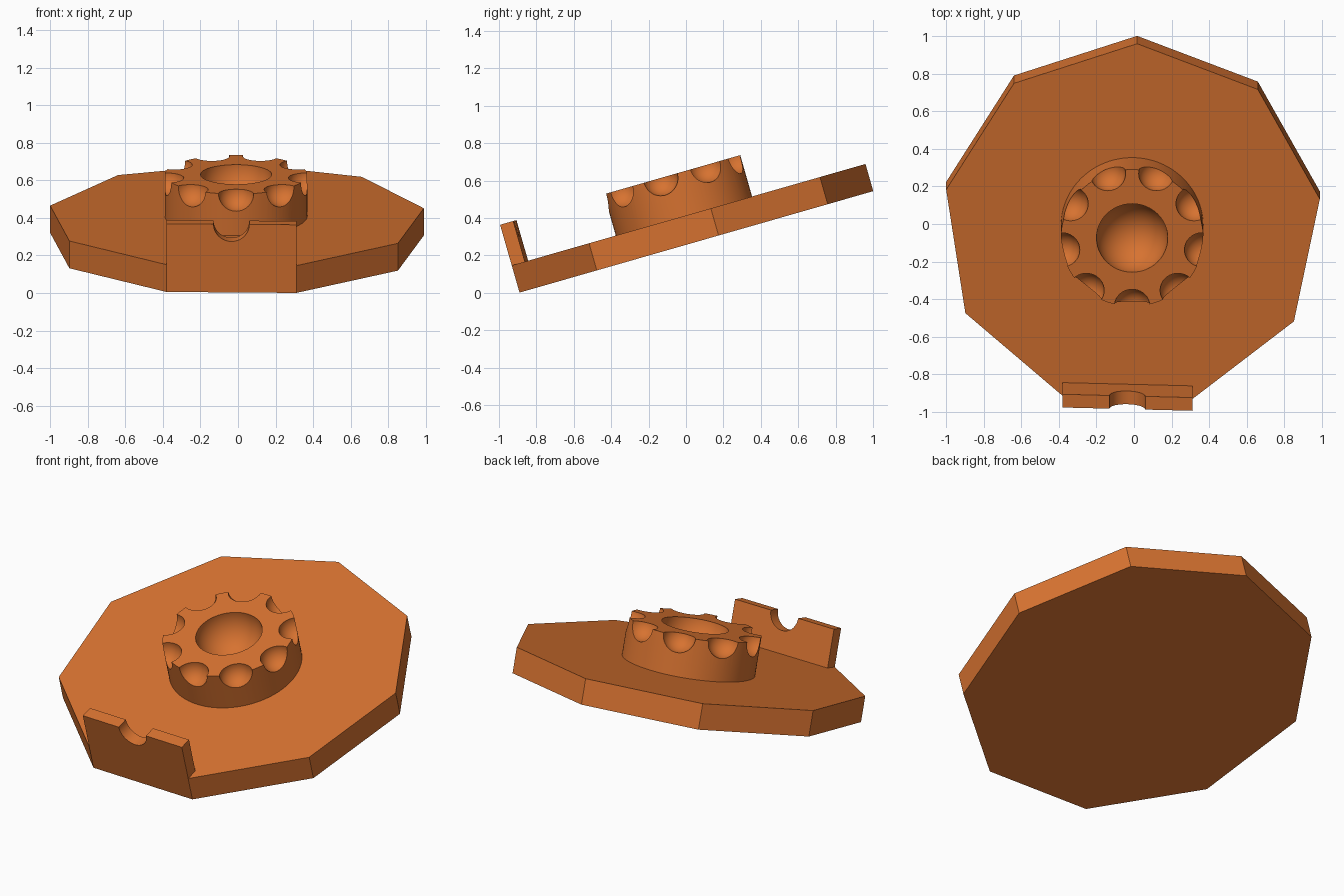
import bpy, bmesh, math
from mathutils import Matrix, Vector

if "Cube" in bpy.data.objects:
    bpy.data.objects.remove(bpy.data.objects["Cube"])

TILT = math.radians(16)
# Local frame: origin at centre of the plate's top face, tilted about x
FRAME = Matrix.Translation((-0.01, -0.011, 0.41)) @ Matrix.Rotation(TILT, 4, 'X')

orange = bpy.data.materials.new("burnt orange")
orange.diffuse_color = (0.68, 0.17, 0.03, 1)
orange.use_nodes = True
orange.node_tree.nodes["Principled BSDF"].inputs["Base Color"].default_value = orange.diffuse_color


def make_object(name, bm):
    bmesh.ops.recalc_face_normals(bm, faces=bm.faces)
    mesh = bpy.data.meshes.new(name)
    bm.to_mesh(mesh)
    bm.free()
    mesh.materials.append(orange)
    ob = bpy.data.objects.new(name, mesh)
    bpy.context.collection.objects.link(ob)
    ob.matrix_world = FRAME
    return ob


def prism(name, points, offset):
    """Extrude a closed outline by an offset."""
    bm = bmesh.new()
    face = bm.faces.new([bm.verts.new(p) for p in points])
    ext = bmesh.ops.extrude_face_region(bm, geom=[face], use_keep_orig=True)
    moved = [g for g in ext["geom"] if isinstance(g, bmesh.types.BMVert)]
    bmesh.ops.translate(bm, verts=moved, vec=Vector(offset))
    return make_object(name, bm)


def ring(radius, count, start, z):
    return [(radius * math.cos(start + math.tau * i / count),
             radius * math.sin(start + math.tau * i / count), z) for i in range(count)]


def smooth(ob):
    bpy.ops.object.select_all(action='DESELECT')
    ob.select_set(True)
    bpy.context.view_layer.objects.active = ob
    bpy.ops.object.shade_smooth_by_angle(angle=math.radians(30))


# Nine-sided plate
corners = ring(1.01, 9, math.radians(88.5), 0)
plate = prism("plate", corners, (0, 0, -0.151))

# Upright tab on the front edge with a half-round notch in its top
a, b = Vector(corners[4]), Vector(corners[5])
H, R, CX = 0.226, 0.095, -0.025
outline = [(a.x, 0), (a.x, H)]
outline += [(CX + R * math.cos(math.pi * (1 + i / 24)),
             H + R * math.sin(math.pi * (1 + i / 24))) for i in range(25)]
outline += [(b.x, H), (b.x, 0)]
slope = (b.y - a.y) / (b.x - a.x)
tab = prism("notched_tab", [(x, a.y + (x - a.x) * slope, z) for x, z in outline], (0, 0.073, 0))
smooth(tab)

# Round hub
HUB_R, HUB_H = 0.379, 0.23
hub = prism("hub", ring(HUB_R, 96, 0, 0), (0, 0, HUB_H))

# Ball cutters: central bowl and nine rim scoops
bm = bmesh.new()
bmesh.ops.create_uvsphere(bm, u_segments=48, v_segments=25, radius=0.19,
                          matrix=Matrix.Translation((0, 0, HUB_H)))
for p in ring(HUB_R, 9, math.radians(270), HUB_H):
    bmesh.ops.create_uvsphere(bm, u_segments=40, v_segments=21, radius=0.095,
                              matrix=Matrix.Translation(p))
cutter = make_object("ball_cutter", bm)
cutter.hide_render = True

cut = hub.modifiers.new("scoops", 'BOOLEAN')
cut.operation = 'DIFFERENCE'
cut.solver = 'EXACT'
cut.object = cutter
bpy.context.view_layer.update()
bpy.context.view_layer.objects.active = hub
bpy.ops.object.modifier_apply(modifier=cut.name)
bpy.data.objects.remove(cutter)
smooth(hub)
